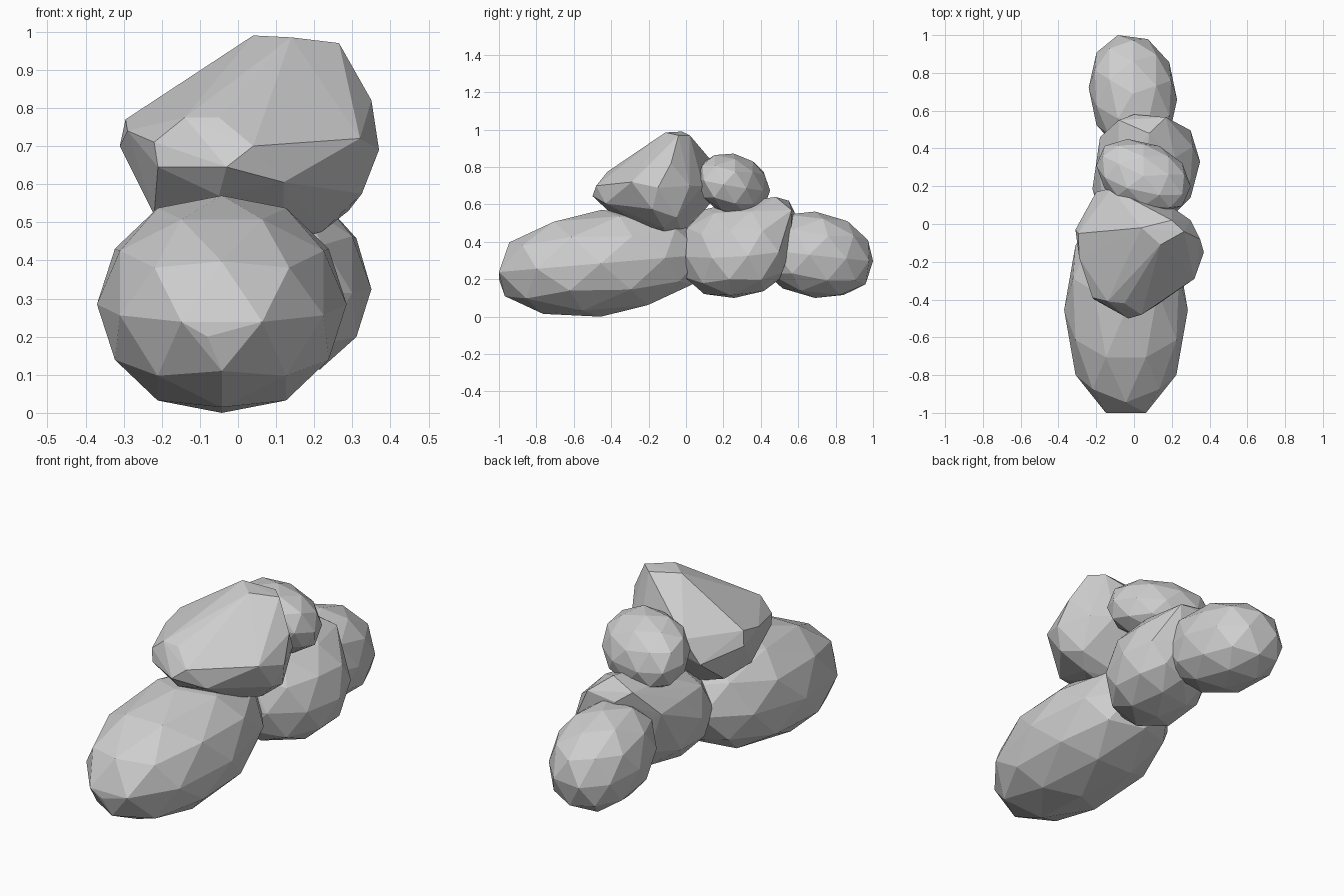
import bpy
import bmesh
from math import copysign

default = bpy.data.objects.get("Cube")
if default:
    bpy.data.objects.remove(default, do_unlink=True)

stone = bpy.data.materials.new("pale grey stone")
stone.use_nodes = True
stone.diffuse_color = (0.62, 0.62, 0.62, 1)
stone.node_tree.nodes["Principled BSDF"].inputs["Base Color"].default_value = (0.62, 0.62, 0.62, 1)


def finish(name, bm):
    """Wrap the points in a faceted convex shell and make it an object."""
    hull = bmesh.ops.convex_hull(bm, input=bm.verts[:])
    inner = {v for v in hull["geom_interior"] if isinstance(v, bmesh.types.BMVert)}
    bmesh.ops.delete(bm, geom=list(inner), context="VERTS")
    bmesh.ops.recalc_face_normals(bm, faces=bm.faces[:])
    mesh = bpy.data.meshes.new(name)
    bm.to_mesh(mesh)
    bm.free()
    mesh.materials.append(stone)
    bpy.context.collection.objects.link(bpy.data.objects.new(name, mesh))


def boulder(name, low, high, rise=0.0, roll=0.0, skew=0.0, full=0.92, corners=()):
    """Leaning, slightly boxy low-poly ellipsoid fitted to a box, with optional corners."""
    bm = bmesh.new()
    bmesh.ops.create_icosphere(bm, subdivisions=2, radius=1)
    for v in bm.verts:
        y, x, z = (copysign(abs(c) ** full, c) for c in v.co)
        v.co = (x, y + skew * x, z + rise * y + roll * x)
    for axis in range(3):
        values = [v.co[axis] for v in bm.verts]
        start, span = min(values), max(values) - min(values)
        for v in bm.verts:
            t = (v.co[axis] - start) / span
            v.co[axis] = low[axis] + t * (high[axis] - low[axis])
    # keep only the points before wrapping them again
    bmesh.ops.delete(bm, geom=bm.edges[:], context="EDGES_FACES")
    for corner in corners:
        bm.verts.new(corner)
    finish(name, bm)


# Long boulder lying at the front
boulder("front_boulder", (-0.37, -1.0, 0.0), (0.285, 0.09, 0.57), rise=0.17, full=0.96,
        corners=[(-0.08, -1.0, 0.2)])

# Boxier boulder in the middle, with a raised ridge at its back
boulder("middle_boulder", (-0.22, -0.045, 0.1), (0.35, 0.56, 0.61), rise=0.1, roll=-0.12,
        skew=0.25,
        corners=[(-0.08, 0.55, 0.62), (0.0, 0.58, 0.56), (0.17, 0.565, 0.57),
                 (0.08, 0.48, 0.64), (0.1, 0.5, 0.2), (-0.18, 0.46, 0.5)])

# Round boulder at the back
boulder("back_boulder", (-0.24, 0.38, 0.1), (0.228, 1.0, 0.562), rise=-0.15, skew=-0.1)

# Small boulder resting on the middle one
boulder("small_upper_boulder", (-0.2, 0.06, 0.54), (0.3, 0.45, 0.872), rise=-0.2, skew=-0.3)

# Angular slab-sided rock on top
top_corners = [
    # crown
    (0.04, -0.02, 0.99), (0.14, -0.11, 0.985), (0.265, -0.04, 0.97), (0.2, 0.02, 0.97),
    # front facet
    (-0.21, -0.4, 0.645), (-0.03, -0.5, 0.645), (0.04, -0.48, 0.7),
    (-0.05, -0.42, 0.775), (-0.14, -0.41, 0.775), (-0.22, -0.39, 0.71),
    # sides
    (-0.31, -0.03, 0.7), (-0.295, -0.05, 0.77), (-0.29, -0.18, 0.74),
    (0.35, -0.08, 0.82), (0.37, -0.15, 0.69), (0.32, -0.29, 0.72), (0.325, -0.18, 0.575),
    (0.12, -0.43, 0.605), (0.29, -0.05, 0.53),
    # back
    (-0.12, 0.19, 0.77), (-0.2, 0.17, 0.65), (0.2, 0.09, 0.7), (0.3, 0.02, 0.7),
    # underside
    (0.0, -0.02, 0.44), (0.1, -0.12, 0.44), (-0.22, 0.0, 0.52), (0.12, -0.22, 0.48),
    (0.22, -0.12, 0.475), (-0.22, -0.22, 0.52), (-0.05, -0.42, 0.57),
]
rock = bmesh.new()
for corner in top_corners:
    rock.verts.new(corner)
finish("top_rock", rock)
